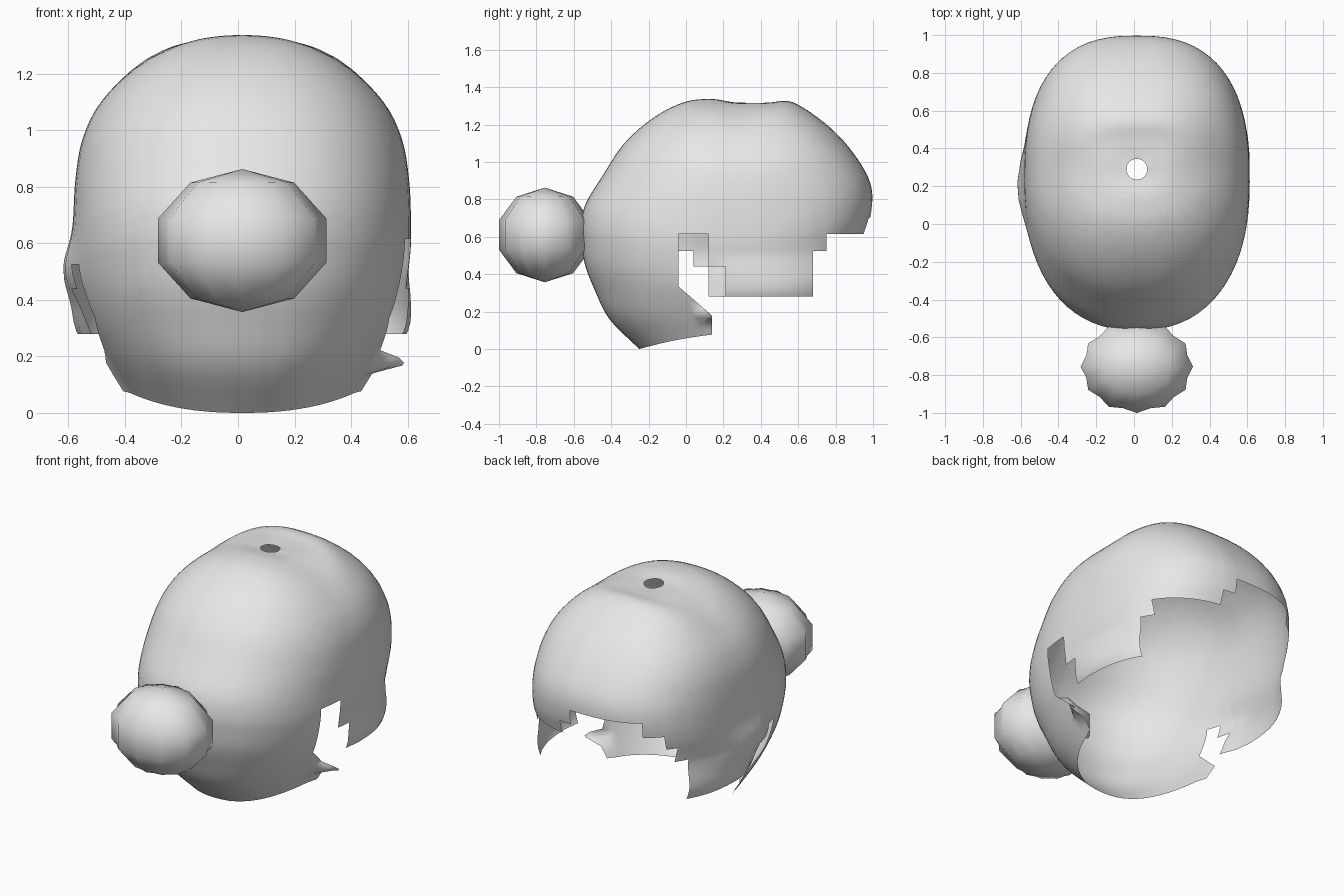
import bpy, bmesh, math
from mathutils import Vector

cube = bpy.data.objects.get("Cube")
if cube:
    bpy.data.objects.remove(cube, do_unlink=True)

grey = bpy.data.materials.new("light_grey")
grey.use_nodes = True
COLOUR = (0.8, 0.8, 0.8, 1)
grey.diffuse_color = COLOUR
grey.node_tree.nodes["Principled BSDF"].inputs["Base Color"].default_value = COLOUR

CENTRE_X = 0.015
SEGMENTS, STEPS = 72, 4
FRONT_ROUND, BACK_ROUND = 2 / 2.3, 2 / 2.55

# Rings from crown to nape: front y, z / back y, z / side half-width, y, z
RINGS = [
    (.235, 1.322, .345, 1.313, .055, .29, 1.318),
    (.13, 1.337, .45, 1.318, .2, .28, 1.305),
    (-.01, 1.32, .57, 1.32, .37, .28, 1.225),
    (-.17, 1.24, .74, 1.21, .5, .27, 1.1),
    (-.33, 1.1, .866, 1.085, .565, .26, .97),
    (-.45, .92, .96, .946, .59, .24, .83),
    (-.535, .78, .995, .84, .597, .23, .7),
    (-.562, .67, .99, .72, .597, .22, .6),
    (-.56, .58, .957, .61, .59, .22, .52),
    (-.54, .45, .93, .5, .575, .25, .42),
    (-.49, .32, .92, .4, .55, .3, .32),
    (-.41, .16, .9, .3, .49, .33, .2),
    (-.25, 0, .88, .2, .43, .38, .09),
]


def smooth_rings(rings, steps):
    """Catmull-Rom interpolation between neighbouring rings."""
    rows = [Vector(r) for r in rings]
    padded = [rows[0] * 2 - rows[1]] + rows + [rows[-1] * 2 - rows[-2]]
    result = []
    for a, b, c, d in zip(padded, padded[1:], padded[2:], padded[3:]):
        for k in range(steps):
            t = k / steps
            result.append((b * 2 + (c - a) * t + (a * 2 - b * 5 + c * 4 - d) * t**2
                           + (b * 3 - a - c * 3 + d) * t**3) / 2)
    return result + [rows[-1]]


def clamp(value):
    return max(0, min(1, value))


def ring_point(ring, angle):
    front_y, front_z, back_y, back_z, half, side_y, side_z = ring
    s, c = math.sin(angle), math.cos(angle)
    end_y, end_z, power = ((front_y, front_z, FRONT_ROUND) if c > 0
                           else (back_y, back_z, BACK_ROUND))
    # the crown hole stays round
    power += (1 - power) * clamp((.2 - half) / .145)
    across = math.copysign(abs(s) ** power, s)
    along = abs(c) ** power
    x = CENTRE_X + half * across
    y = side_y + (end_y - side_y) * along
    z = side_z + (end_z - side_z) * along**2
    # side locks hang straight instead of tapering
    x += math.copysign(.05, s) * clamp((y - .1) / .15) * clamp((.5 - z) / .2) * abs(across)
    # slight bulge over the ear
    if x < 0:
        x -= .045 * math.exp(-((z - .5) / .1) ** 2 - ((y - .2) / .2) ** 2)
    return x, y, z


def is_hair(p):
    """Stepped hairline around the face and ears."""
    # fringe rises in steps towards the middle of the open side
    if p.y > .75:
        if -.34 < p.x < .09:
            return p.z > .79
        if -.43 < p.x < .17:
            return p.z > .7
        return p.z > .615
    if p.z > .615:
        return True
    nape_edge = -.04 if p.z > .335 else min(.345 - 1.15 * p.z, .14)
    if p.y < nape_edge:
        return True
    if p.y > .68:
        return p.z > .525
    if p.y > .21:
        return p.z > .28
    if p.y > .12:
        return p.z > (.44 if p.x > 0 else .28)
    if p.x > 0:
        return False
    return p.z > (.44 if p.y > .04 else .525)


def finish(bm, name, sharp_angle):
    bmesh.ops.recalc_face_normals(bm, faces=bm.faces)
    mesh = bpy.data.meshes.new(name)
    bm.to_mesh(mesh)
    bm.free()
    mesh.materials.append(grey)
    obj = bpy.data.objects.new(name, mesh)
    bpy.context.collection.objects.link(obj)
    bpy.ops.object.select_all(action="DESELECT")
    obj.select_set(True)
    bpy.context.view_layer.objects.active = obj
    bpy.ops.object.shade_smooth_by_angle(angle=math.radians(sharp_angle))
    return obj


# Hair shell: open surface with a small hole at the crown
bm = bmesh.new()
loops = []
for ring in smooth_rings(RINGS, STEPS):
    loops.append([bm.verts.new(ring_point(ring, math.tau * i / SEGMENTS))
                  for i in range(SEGMENTS)])
for upper, lower in zip(loops, loops[1:]):
    for i in range(SEGMENTS):
        j = (i + 1) % SEGMENTS
        bm.faces.new((upper[i], lower[i], lower[j], upper[j]))

# Clean cuts along the hairline steps
cuts = [((0, 0, z), (0, 0, 1)) for z in (.79, .7, .615, .525, .44, .28)]
cuts += [((0, y, 0), (0, 1, 0)) for y in (-.04, .04, .12, .14, .21, .68, .75)]
cuts += [((x, 0, 0), (1, 0, 0)) for x in (-.43, -.34, .09, .17)]
cuts.append(((0, .345, 0), (0, 1, 1.15)))
for point, normal in cuts:
    bmesh.ops.bisect_plane(bm, geom=bm.verts[:] + bm.edges[:] + bm.faces[:],
                           plane_co=point, plane_no=normal, dist=1e-5)
bmesh.ops.delete(bm, geom=[f for f in bm.faces if not is_hair(f.calc_center_median())],
                 context="FACES")

# Loose tuft flaring out behind the ear
for v in bm.verts:
    if v.co.x > 0 and .05 < v.co.y < .15 and .14 < v.co.z < .22:
        v.co.x += v.co.y - .05
finish(bm, "hair_shell", 60)

# Bun: coarse ball with shallow grooves between the gathered locks
bm = bmesh.new()
bmesh.ops.create_uvsphere(bm, u_segments=24, v_segments=5, radius=1)
for v in bm.verts:
    lobe = .965 + .035 * math.cos(12 * math.atan2(v.co.y, v.co.x))
    v.co = Vector((CENTRE_X + v.co.x * lobe * .313,
                   -.755 + v.co.y * lobe * .258,
                   .61 + v.co.z * .253))
finish(bm, "hair_bun", 60)
